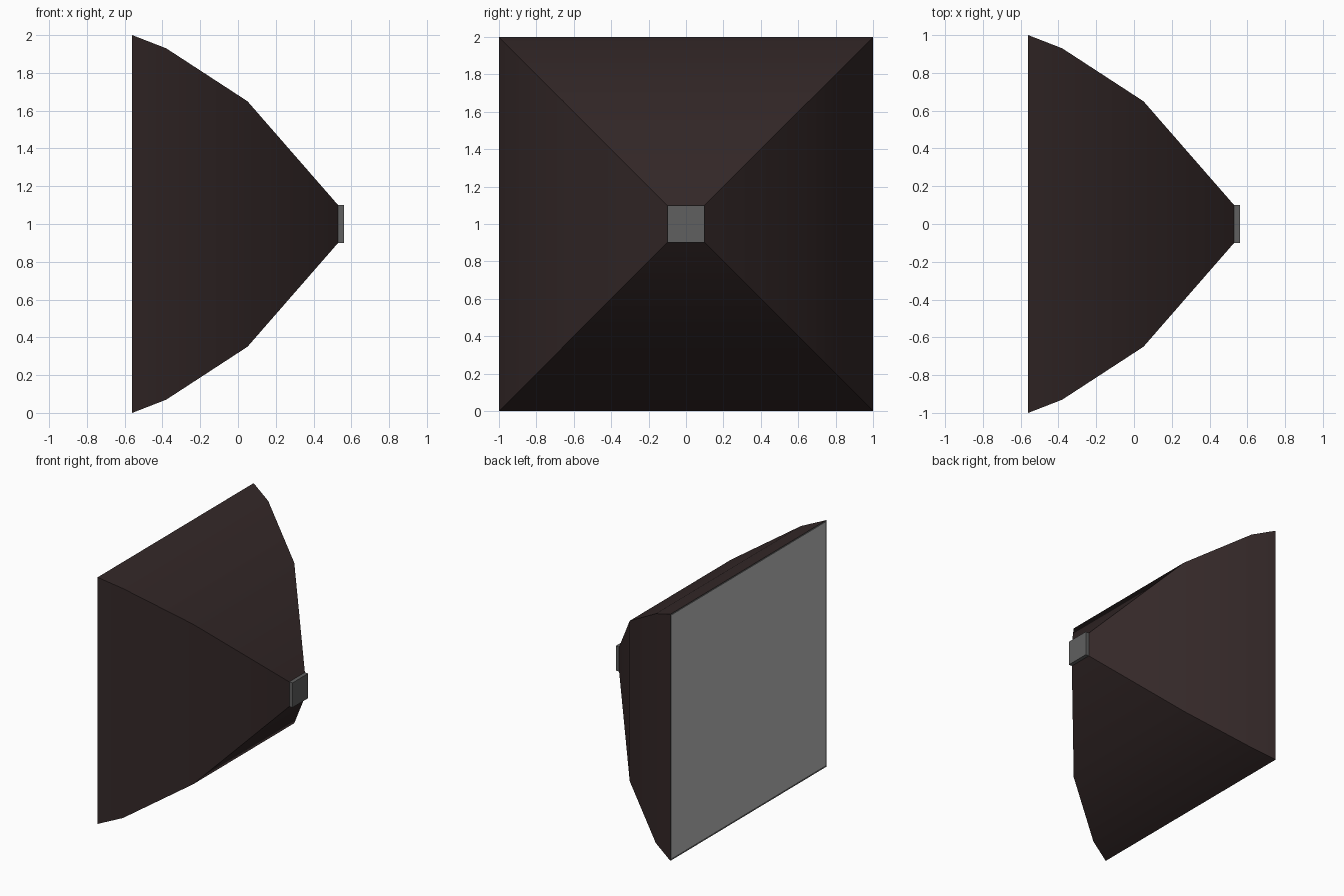
import bpy, bmesh, math

if "Cube" in bpy.data.objects:
    bpy.data.objects.remove(bpy.data.objects["Cube"])


def material(name, rgb):
    m = bpy.data.materials.new(name)
    m.diffuse_color = (*rgb, 1)
    m.use_nodes = True
    m.node_tree.nodes["Principled BSDF"].inputs["Base Color"].default_value = m.diffuse_color
    return m


dark = material("dark brown", (0.034, 0.021, 0.021))
grey = material("dark grey", (0.115, 0.115, 0.115))
light = material("light grey", (0.51, 0.51, 0.51))


def square_loft(name, sections, mats):
    """Loft square sections (x, half size) along x, centred on z = 1."""
    bm = bmesh.new()
    rings = [[bm.verts.new((x, y * h, 1 + z * h))
              for y, z in ((-1, -1), (1, -1), (1, 1), (-1, 1))]
             for x, h in sections]
    for a, b in zip(rings, rings[1:]):
        for i in range(4):
            j = (i + 1) % 4
            bm.faces.new((a[i], a[j], b[j], b[i]))
    back = bm.faces.new(rings[0][::-1])
    bm.faces.new(rings[-1])
    bmesh.ops.recalc_face_normals(bm, faces=bm.faces)
    # light screen on the back, inside a thin grey rim
    if len(mats) > 1:
        rim = bmesh.ops.inset_region(bm, faces=[back], thickness=0.02)
        for f in rim["faces"]:
            f.material_index = 1
        back.material_index = 2
    me = bpy.data.meshes.new(name)
    bm.to_mesh(me)
    bm.free()
    for m in mats:
        me.materials.append(m)
    ob = bpy.data.objects.new(name, me)
    bpy.context.collection.objects.link(ob)
    return ob


# tapering housing, smooth along each side with sharp corners
housing = square_loft("housing", [(-0.56, 1.0), (-0.38, 0.93), (0.05, 0.65), (0.53, 0.10)],
                      [dark, grey, light])
bpy.context.view_layer.objects.active = housing
housing.select_set(True)
bpy.ops.object.shade_smooth_by_angle(angle=math.radians(30))

# small square cap at the narrow end
square_loft("end_cap", [(0.53, 0.10), (0.56, 0.10)], [grey])
